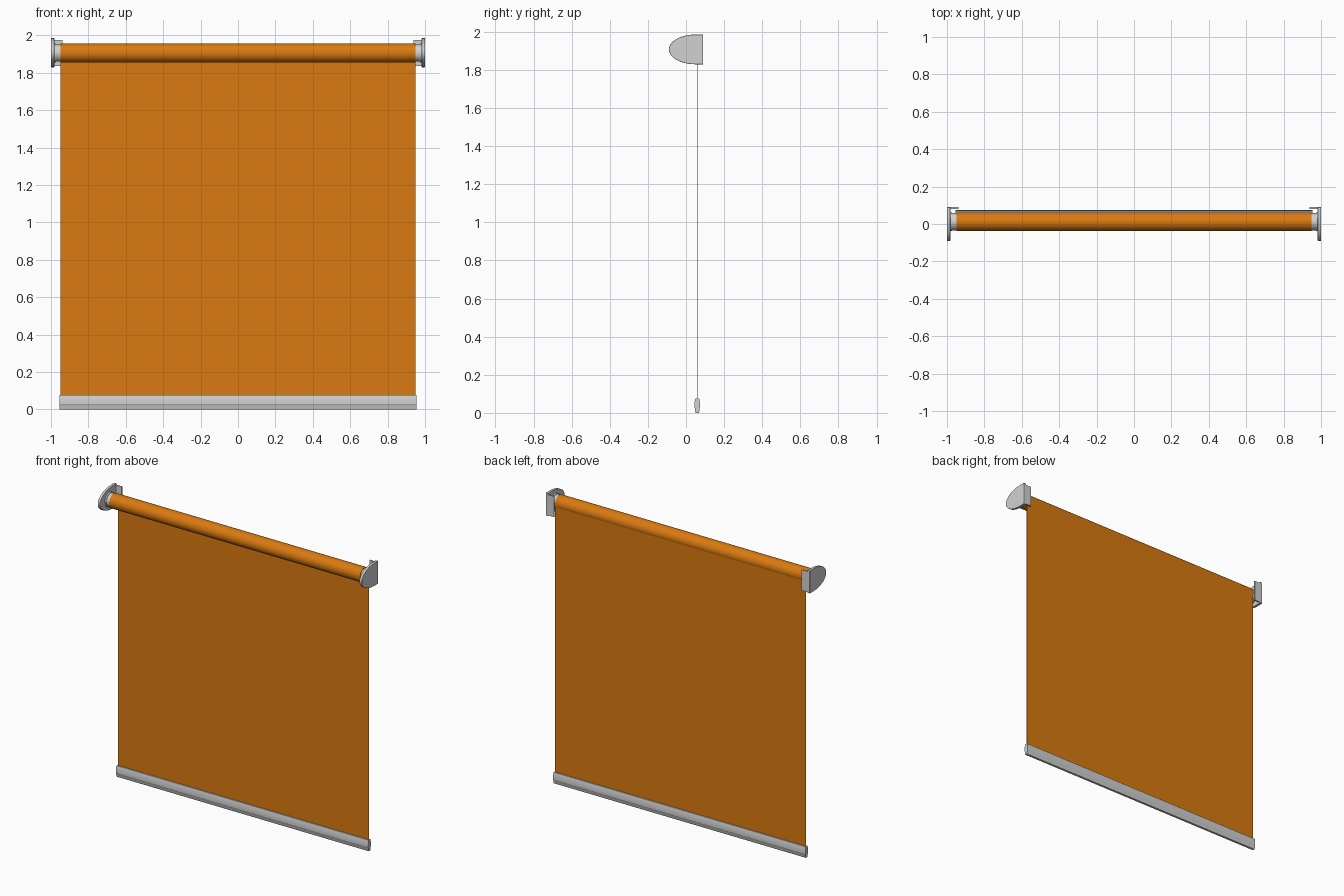
import bpy, bmesh, math
from mathutils import Vector

if "Cube" in bpy.data.objects:
    bpy.data.objects.remove(bpy.data.objects["Cube"])

def material(name, rgb):
    m = bpy.data.materials.new(name)
    m.diffuse_color = (*rgb, 1)
    m.use_nodes = True
    m.node_tree.nodes["Principled BSDF"].inputs["Base Color"].default_value = m.diffuse_color
    return m

ORANGE = material("orange fabric", (0.70, 0.195, 0.005))
GREY = material("light grey metal", (0.64, 0.64, 0.64))

ROLL_Y, ROLL_Z, ROLL_R = 0.0125, 1.905, 0.05
FABRIC_Y = 0.059

def extrude_x(name, profile, x0, x1, mat, bevel=0.0):
    """Extrude a closed (y, z) profile along x."""
    bm = bmesh.new()
    face = bm.faces.new([bm.verts.new((x0, y, z)) for y, z in profile])
    geo = bmesh.ops.extrude_face_region(bm, geom=[face])["geom"]
    verts = [g for g in geo if isinstance(g, bmesh.types.BMVert)]
    bmesh.ops.translate(bm, vec=(x1 - x0, 0, 0), verts=verts)
    bmesh.ops.recalc_face_normals(bm, faces=bm.faces)
    me = bpy.data.meshes.new(name)
    bm.to_mesh(me)
    bm.free()
    ob = bpy.data.objects.new(name, me)
    bpy.context.collection.objects.link(ob)
    me.materials.append(mat)
    if bevel:
        b = ob.modifiers.new("bevel", 'BEVEL')
        b.width, b.segments = bevel, 2
    bpy.ops.object.select_all(action='DESELECT')
    ob.select_set(True)
    bpy.context.view_layer.objects.active = ob
    bpy.ops.object.shade_smooth_by_angle(angle=math.radians(30))
    return ob

def circle(r, n=48, y=ROLL_Y, z=ROLL_Z):
    return [(y + r * math.cos(2 * math.pi * i / n), z + r * math.sin(2 * math.pi * i / n))
            for i in range(n)]

def rect(y0, y1, z0, z1):
    return [(y0, z0), (y1, z0), (y1, z1), (y0, z1)]

def d_shape(inset=0.0):
    """Flat against the wall, rounded towards the front."""
    h, depth, cy, cz = 0.078 - inset, 0.14 - inset, 0.05, 1.907
    pts = [(0.09, cz - h)]
    for i in range(33):
        a = -math.pi / 2 + math.pi * i / 32
        pts.append((cy - depth * math.cos(a), cz + h * math.sin(a)))
    return pts + [(0.09, cz + h)]

# Rolled fabric and hanging sheet
extrude_x("fabric_roll", circle(ROLL_R, 64), -0.95, 0.95, ORANGE)
extrude_x("fabric_sheet", rect(FABRIC_Y - 0.001, FABRIC_Y + 0.001, 0.05, ROLL_Z),
          -0.95, 0.95, ORANGE)

# Bottom bar: slim bulged section with a stepped lower lip
half = [(0.008, 0.0), (0.011, 0.008), (0.0125, 0.025), (0.0145, 0.028),
        (0.015, 0.04), (0.0135, 0.06), (0.010, 0.076)]
bar = [(FABRIC_Y + w, z) for w, z in half] + [(FABRIC_Y - w, z) for w, z in reversed(half)]
extrude_x("bottom_bar", bar, -0.95, 0.95, GREY)

for s, side in ((-1, "left"), (1, "right")):
    # Bar end cap
    extrude_x(f"bar_end_cap_{side}", bar, s * 0.95, s * 0.955, GREY)
    # Bracket: D-shaped cheek and wall plate
    extrude_x(f"bracket_cheek_{side}", d_shape(), s * 0.982, s, GREY, 0.002)
    extrude_x(f"wall_plate_{side}", rect(0.081, 0.09, 1.835, 1.976),
              s * 0.938, s * 0.985, GREY)
    # Roller hub and its flange
    extrude_x(f"roller_hub_{side}", circle(0.046), s * 0.94, s * 0.972, GREY)
    extrude_x(f"hub_flange_{side}", circle(0.05), s * 0.972, s * 0.984, GREY)
